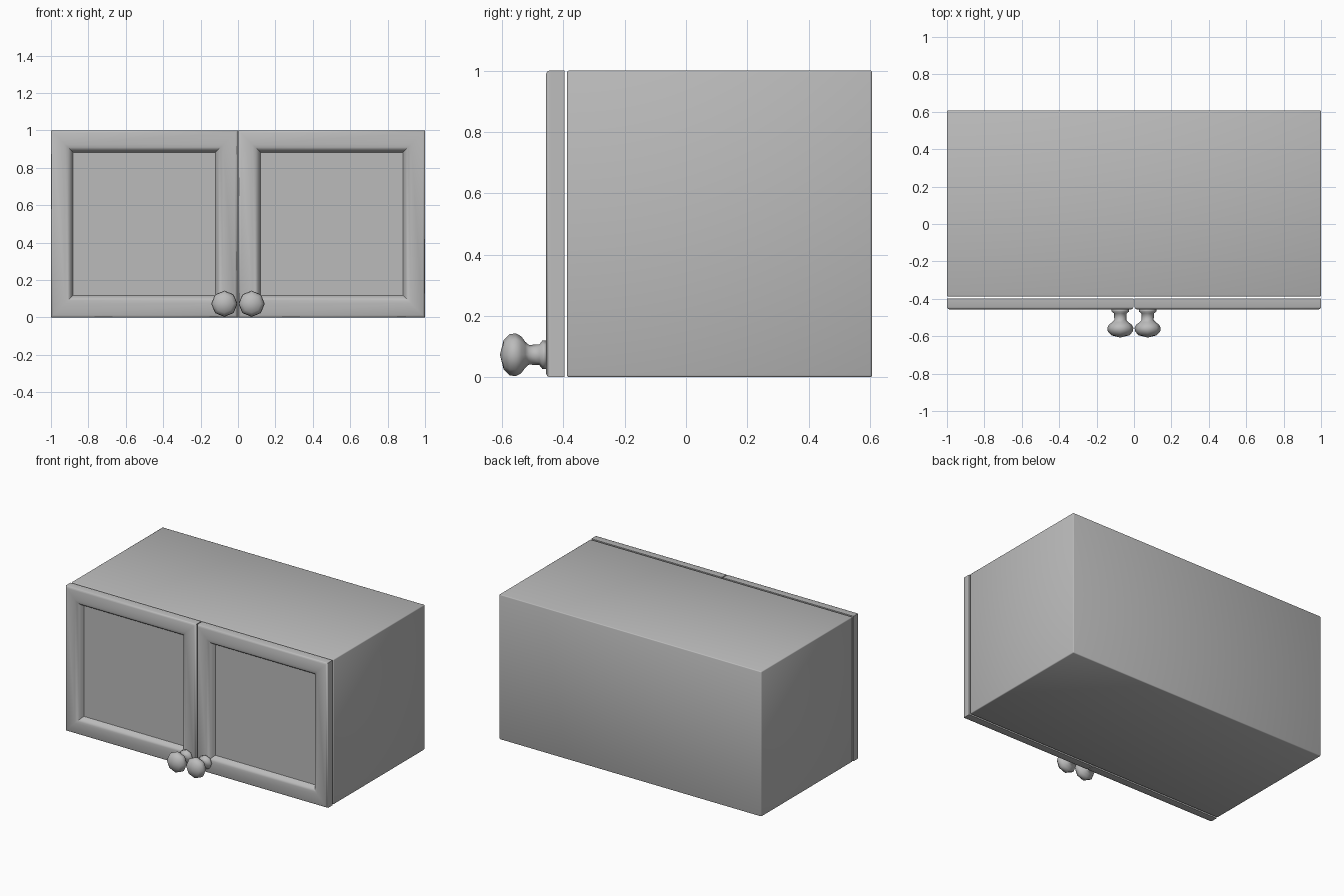
import bpy, bmesh, math
from mathutils import Matrix

old = bpy.data.objects.get("Cube")
if old:
    bpy.data.objects.remove(old, do_unlink=True)

grey = bpy.data.materials.new("cabinet grey")
grey.use_nodes = True
COLOUR = (0.5, 0.5, 0.5, 1)
grey.diffuse_color = COLOUR
grey.node_tree.nodes["Principled BSDF"].inputs["Base Color"].default_value = COLOUR


def finish(name, bm):
    """Turn a bmesh into a smooth-shaded grey object."""
    bmesh.ops.recalc_face_normals(bm, faces=bm.faces)
    for f in bm.faces:
        f.smooth = True
    mesh = bpy.data.meshes.new(name)
    bm.to_mesh(mesh)
    bm.free()
    mesh.materials.append(grey)
    obj = bpy.data.objects.new(name, mesh)
    bpy.context.collection.objects.link(obj)
    return obj


def box(name, lo, hi):
    bm = bmesh.new()
    size = [b - a for a, b in zip(lo, hi)]
    mid = [(a + b) / 2 for a, b in zip(lo, hi)]
    bmesh.ops.create_cube(bm, size=1, matrix=Matrix.Translation(mid) @ Matrix.Diagonal((*size, 1)))
    return finish(name, bm)


def door(name, x0, x1):
    """Frame swept around a rectangle from (inset, y) points, with a sunken panel."""
    profile = [(0.0, -0.397), (0.0, -0.445), (0.004, -0.453), (0.012, -0.457),
               (0.075, -0.457), (0.09, -0.454), (0.102, -0.446), (0.11, -0.434), (0.118, -0.42)]
    bm = bmesh.new()
    rings = []
    for d, y in profile:
        corners = [(x0 + d, d), (x1 - d, d), (x1 - d, 1 - d), (x0 + d, 1 - d)]
        rings.append([bm.verts.new((x, y, z)) for x, z in corners])
    for a, b in zip(rings, rings[1:]):
        for i in range(4):
            j = (i + 1) % 4
            bm.faces.new((a[i], a[j], b[j], b[i]))
    bm.faces.new(rings[0])
    bm.faces.new(rings[-1])
    obj = finish(name, bm)
    shade(obj, 40)
    return obj


def knob(name, x, z):
    """Eight-sided turned knob, from (radius, y) points."""
    profile = [(0.047, -0.455), (0.047, -0.468), (0.034, -0.478), (0.032, -0.512),
               (0.042, -0.524), (0.06, -0.537), (0.07, -0.555), (0.067, -0.575), (0.048, -0.595)]
    bm = bmesh.new()
    rings = []
    for r, y in profile:
        rings.append([bm.verts.new((x + r * math.cos(k * math.pi / 4), y,
                                    z + r * math.sin(k * math.pi / 4))) for k in range(8)])
    tip = bm.verts.new((x, -0.607, z))
    for i in range(8):
        j = (i + 1) % 8
        for a, b in zip(rings, rings[1:]):
            bm.faces.new((a[i], a[j], b[j], b[i]))
        bm.faces.new((rings[-1][i], rings[-1][j], tip))
    bm.faces.new(rings[0])
    return finish(name, bm)


def shade(obj, degrees):
    bpy.ops.object.select_all(action='DESELECT')
    obj.select_set(True)
    bpy.context.view_layer.objects.active = obj
    bpy.ops.object.shade_smooth_by_angle(angle=math.radians(degrees))


# Carcass with softened edges
carcass = box("cabinet_body", (-1, -0.388, 0), (1, 0.607, 1))
bevel = carcass.modifiers.new("soft edges", 'BEVEL')
bevel.width = 0.006
bevel.segments = 2

# Doors and knobs, one of each per side
for side, s in (("left", 1), ("right", -1)):
    x0, x1 = sorted((s * 0.003, s * 1.0))
    door(side + "_door", x0, x1)
    knob(side + "_knob", s * 0.073, 0.073)
